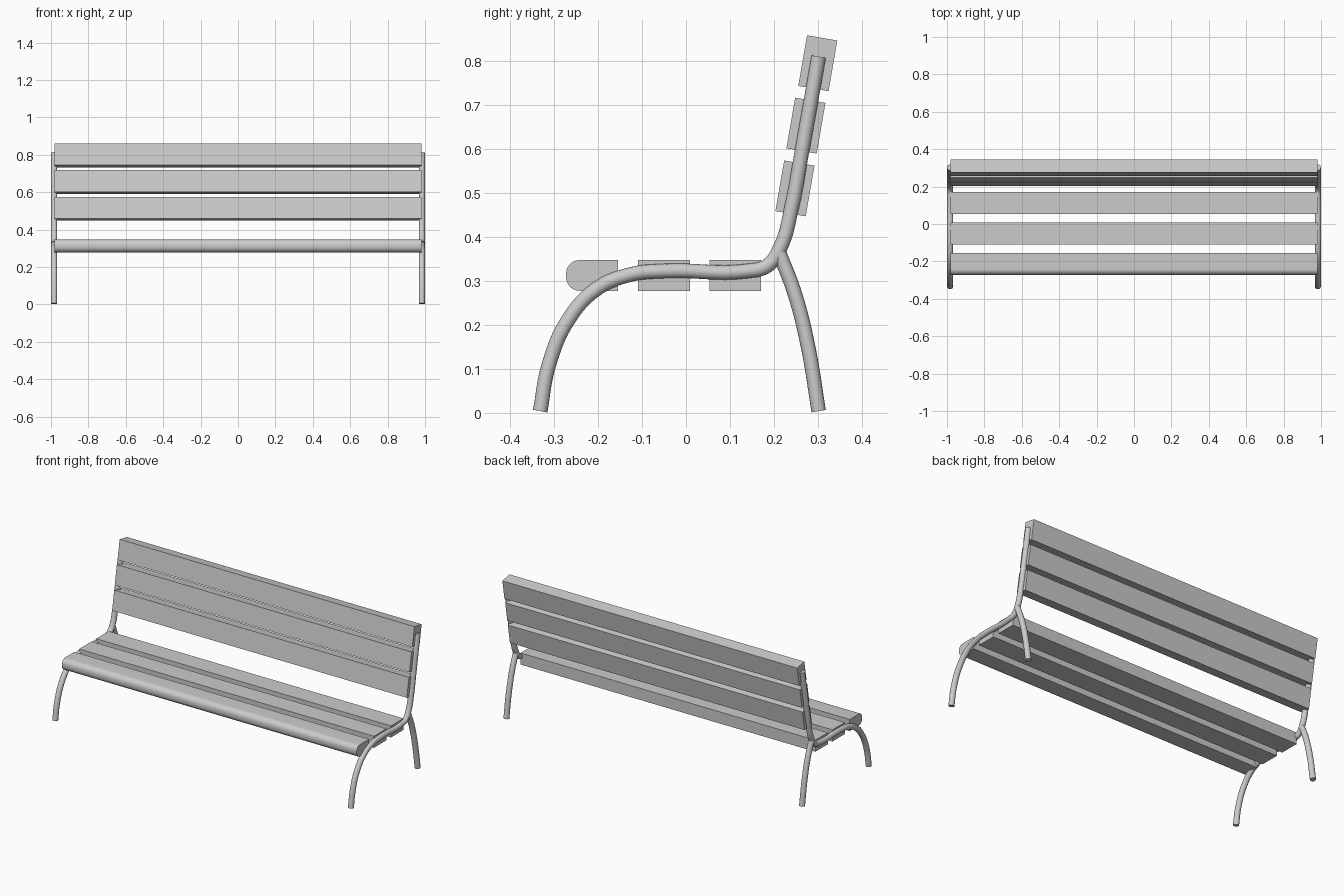
import bpy, bmesh, math

cube = bpy.data.objects.get("Cube")
if cube:
    bpy.data.objects.remove(cube, do_unlink=True)

SLAT_LENGTH, SLAT_THICK, TUBE_R, TUBE_X = 1.96, 0.07, 0.0165, 0.983


def make_material(name, value):
    mat = bpy.data.materials.new(name)
    mat.use_nodes = True
    color = (value, value, value, 1)
    mat.diffuse_color = color
    mat.node_tree.nodes["Principled BSDF"].inputs["Base Color"].default_value = color
    return mat


grey = make_material("light grey", 0.6)


def smooth(obj):
    bpy.ops.object.select_all(action='DESELECT')
    obj.select_set(True)
    bpy.context.view_layer.objects.active = obj
    bpy.ops.object.shade_smooth_by_angle(angle=math.radians(35))


def slat(name, y, z, depth, height, tilt=0, round_front=False):
    """Plank along x, optionally with its front edges rounded."""
    bm = bmesh.new()
    bmesh.ops.create_cube(bm, size=1)
    bmesh.ops.scale(bm, vec=(SLAT_LENGTH, depth, height), verts=bm.verts)
    if round_front:
        edges = [e for e in bm.edges if all(v.co.y < 0 for v in e.verts)
                 and abs(e.verts[0].co.x - e.verts[1].co.x) > 1]
        bmesh.ops.bevel(bm, geom=edges, offset=0.031, segments=8,
                        profile=0.5, affect='EDGES')
    mesh = bpy.data.meshes.new(name)
    bm.to_mesh(mesh)
    bm.free()
    obj = bpy.data.objects.new(name, mesh)
    bpy.context.collection.objects.link(obj)
    obj.location = (0, y, z)
    obj.rotation_euler.x = -math.radians(tilt)
    mesh.materials.append(grey)
    if round_front:
        smooth(obj)


def tube(name, x, path):
    """Round bent pipe through (y, z) points, capped at both ends."""
    curve = bpy.data.curves.new(name, 'CURVE')
    curve.dimensions = '3D'
    curve.bevel_depth = TUBE_R
    curve.bevel_resolution = 6
    curve.resolution_u = 8
    curve.use_fill_caps = True
    spline = curve.splines.new('BEZIER')
    spline.bezier_points.add(len(path) - 1)
    for point, (y, z) in zip(spline.bezier_points, path):
        point.co = (x, y, z)
        point.handle_left_type = point.handle_right_type = 'AUTO'
    curve.materials.append(grey)
    obj = bpy.data.objects.new(name, curve)
    bpy.context.collection.objects.link(obj)
    bpy.ops.object.select_all(action='DESELECT')
    obj.select_set(True)
    bpy.context.view_layer.objects.active = obj
    bpy.ops.object.convert(target='MESH')
    smooth(bpy.context.view_layer.objects.active)


# Seat planks
slat("seat_slat_front", -0.214, 0.313, 0.118, SLAT_THICK, round_front=True)
slat("seat_slat_middle", -0.05, 0.313, 0.118, SLAT_THICK)
slat("seat_slat_rear", 0.112, 0.313, 0.118, SLAT_THICK)

# Backrest planks
for name, y, z in (("lower", 0.248, 0.511), ("middle", 0.273, 0.654), ("upper", 0.30, 0.796)):
    slat("back_slat_" + name, y, z, SLAT_THICK, 0.117, tilt=9.8)

# Bent pipe frames: front leg, seat rail and back upright in one, plus a rear leg
frame_path = [(-0.332, 0.004), (-0.312, 0.11), (-0.268, 0.212), (-0.205, 0.281),
              (-0.13, 0.314), (-0.05, 0.323), (0.14, 0.323), (0.185, 0.335),
              (0.214, 0.375), (0.241, 0.47), (0.263, 0.59), (0.302, 0.811)]
leg_path = [(0.212, 0.365), (0.248, 0.27), (0.278, 0.15), (0.302, 0.004)]
for side, x in (("left", TUBE_X), ("right", -TUBE_X)):
    tube("frame_" + side, x, frame_path)
    tube("rear_leg_" + side, x, leg_path)
